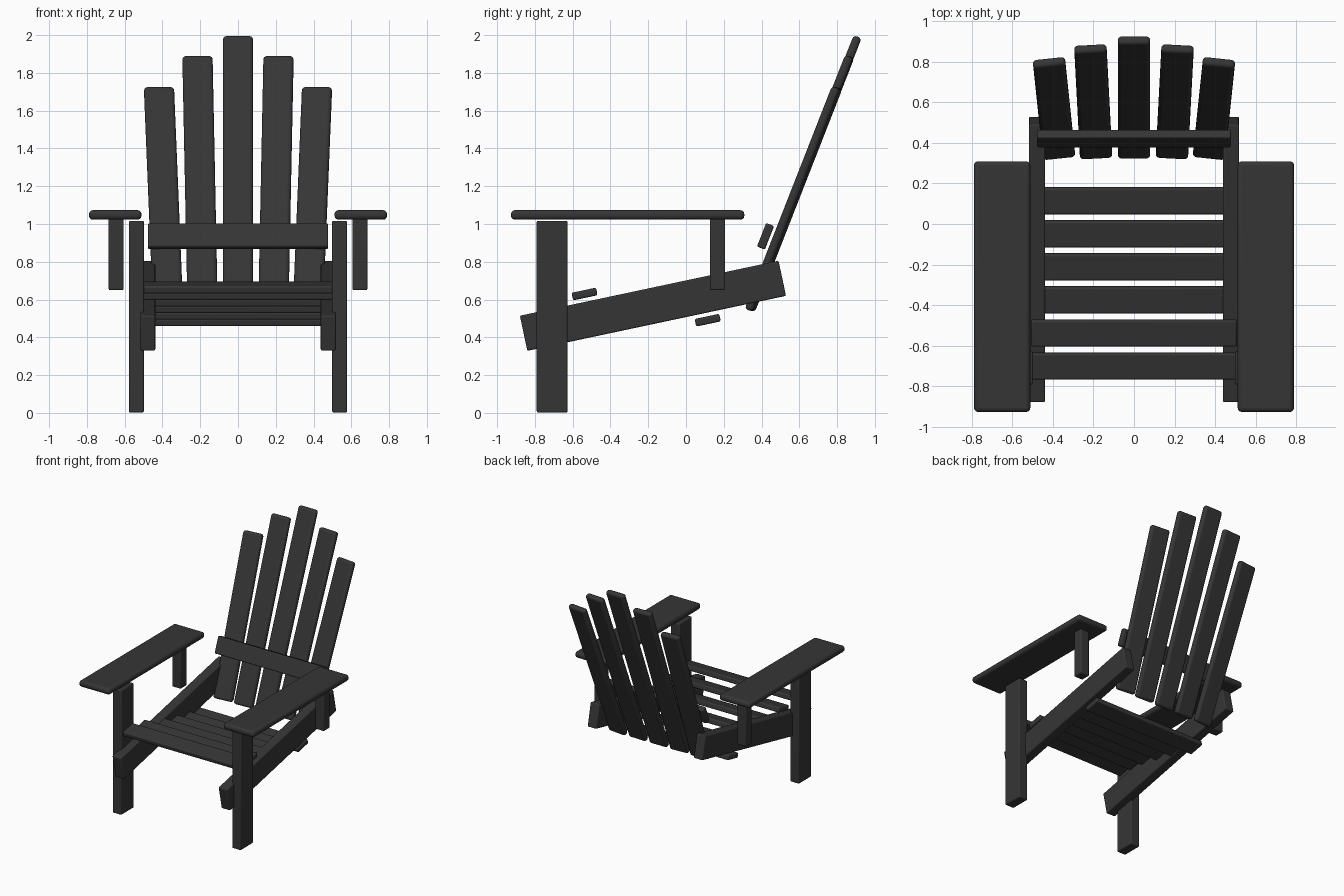
import bpy
from math import radians, tan
from mathutils import Euler, Vector

cube = bpy.data.objects.get("Cube")
if cube:
    bpy.data.objects.remove(cube, do_unlink=True)

# Single dark paint
paint = bpy.data.materials.new("charcoal_paint")
paint.use_nodes = True
colour = (0.036, 0.036, 0.036, 1)
paint.diffuse_color = colour
bsdf = paint.node_tree.nodes["Principled BSDF"]
bsdf.inputs["Base Color"].default_value = colour
bsdf.inputs["Roughness"].default_value = 0.7


def board(name, size, centre, tilt=0, yaw=0, bevel=0.008):
    """Bevelled plank, tilted about x and then turned about z (degrees)."""
    bpy.ops.mesh.primitive_cube_add(size=1, location=centre)
    ob = bpy.context.object
    ob.name = ob.data.name = name
    ob.scale = size
    bpy.ops.object.transform_apply(location=False, rotation=False, scale=True)
    ob.rotation_euler = (radians(tilt), 0, radians(yaw))
    ob.data.materials.append(paint)
    mod = ob.modifiers.new("rounded_edges", 'BEVEL')
    mod.width = bevel
    mod.segments = 3
    bpy.ops.object.shade_smooth_by_angle(angle=radians(35))
    return ob


SEAT_TILT = 12
BACK_TILT = -21.5

# Paired frame parts
for side, s in (("left", 1), ("right", -1)):
    board(side + "_side_rail", (0.08, 1.40, 0.19), (s * 0.478, -0.175, 0.567), SEAT_TILT)
    board(side + "_front_leg", (0.08, 0.163, 1.015), (s * 0.538, -0.709, 0.5095))
    board(side + "_arm_post", (0.08, 0.08, 0.38), (s * 0.645, 0.167, 0.84))
    board(side + "_armrest", (0.278, 1.235, 0.05), (s * 0.65, -0.309, 1.048), bevel=0.02)

# Seat slats step down towards the back
for i in range(6):
    y = -0.70 + i * 0.163
    z = 0.664 - i * 0.163 * tan(radians(SEAT_TILT))
    board(f"seat_slat_{i + 1}", (1.015, 0.133, 0.041), (0, y, z), SEAT_TILT, bevel=0.01)

# Fanned back slats, placed by the middle of their lower ends
for side, s, x, yaw, length in (
    ("centre", 1, 0, 0, 1.557),
    ("inner_left", 1, 0.187, -3, 1.444), ("inner_right", -1, 0.187, -3, 1.444),
    ("outer_left", 1, 0.37, -6, 1.267), ("outer_right", -1, 0.37, -6, 1.267),
):
    up = Vector((0, 0, length / 2))
    up.rotate(Euler((radians(BACK_TILT), 0, radians(s * yaw))))
    board("back_slat_" + side, (0.16, 0.045, length),
          Vector((s * x, 0.338, 0.543)) + up, BACK_TILT, s * yaw, bevel=0.018)

# Cross bar in front of the back slats
board("back_cross_bar", (0.955, 0.045, 0.134), (0, 0.421, 0.935), BACK_TILT)
